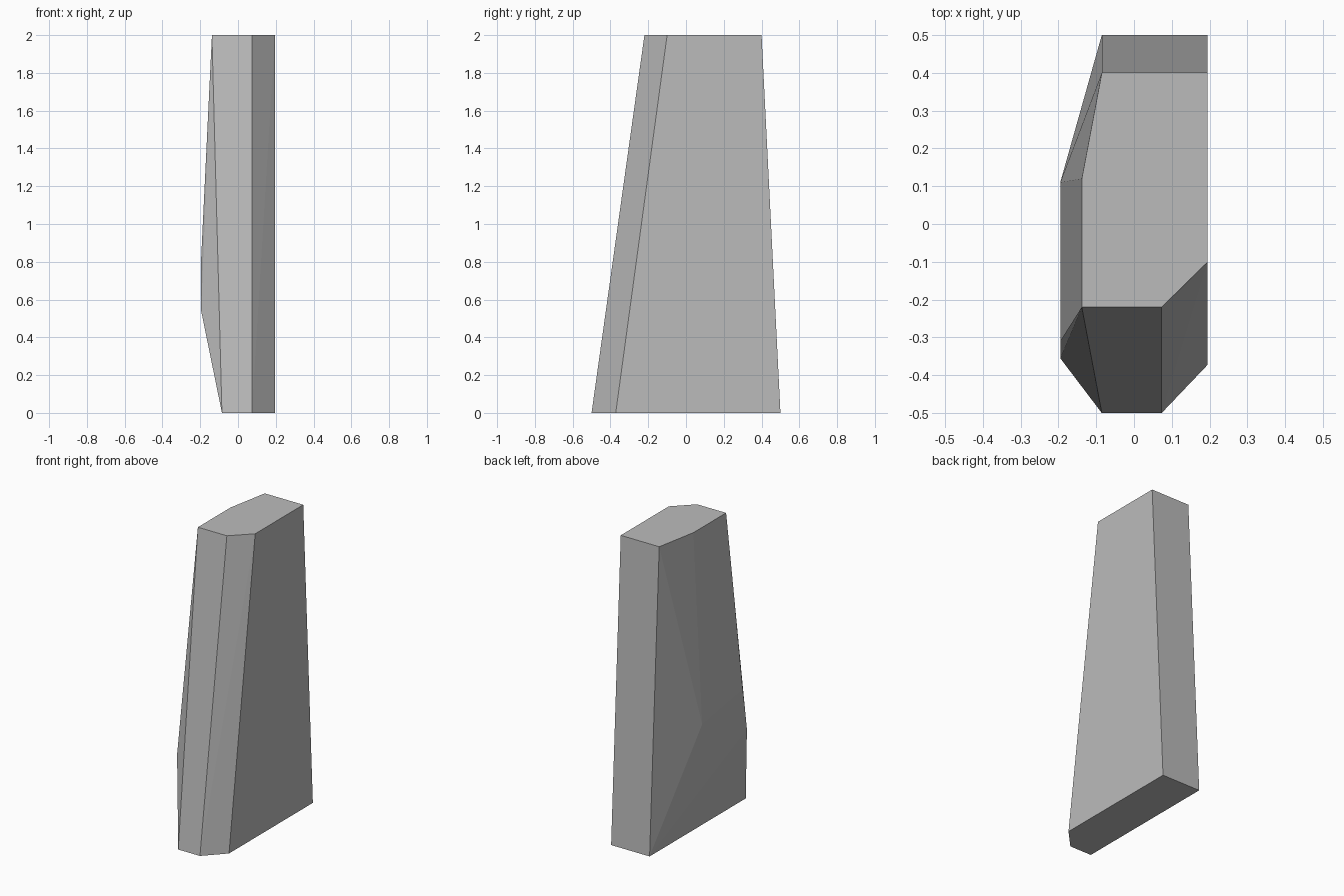
import bpy
import bmesh

cube = bpy.data.objects.get("Cube")
if cube:
    bpy.data.objects.remove(cube, do_unlink=True)

# Single stone grey
grey = bpy.data.materials.new("stone grey")
grey.use_nodes = True
colour = (0.5, 0.5, 0.5, 1)
grey.diffuse_color = colour
grey.node_tree.nodes["Principled BSDF"].inputs["Base Color"].default_value = colour

# Tapering slab: foot outline, top outline and the bulge on its -x side
foot = [(-0.085, -0.5), (0.073, -0.5), (0.195, -0.372), (0.195, 0.5), (-0.085, 0.5)]
top = [(-0.138, -0.22), (0.073, -0.22), (0.195, -0.1), (0.195, 0.4),
       (-0.085, 0.4), (-0.138, 0.12)]
bulge = [(-0.195, -0.355, 0.54), (-0.195, -0.31, 0.82), (-0.195, 0.11, 0.75)]

points = [(x, y, 0) for x, y in foot] + [(x, y, 2) for x, y in top] + bulge

bm = bmesh.new()
for p in points:
    bm.verts.new(p)
hull = bmesh.ops.convex_hull(bm, input=bm.verts[:])
spare = {g for g in hull["geom_interior"] + hull["geom_unused"]
         if isinstance(g, bmesh.types.BMVert)}
if spare:
    bmesh.ops.delete(bm, geom=list(spare), context='VERTS')

# Merge the flat triangles back into clean faces
bmesh.ops.dissolve_limit(bm, angle_limit=0.01, verts=bm.verts[:], edges=bm.edges[:])
bmesh.ops.recalc_face_normals(bm, faces=bm.faces[:])

mesh = bpy.data.meshes.new("tapered_slab")
bm.to_mesh(mesh)
bm.free()
mesh.materials.append(grey)
slab = bpy.data.objects.new("tapered_slab", mesh)
bpy.context.collection.objects.link(slab)
